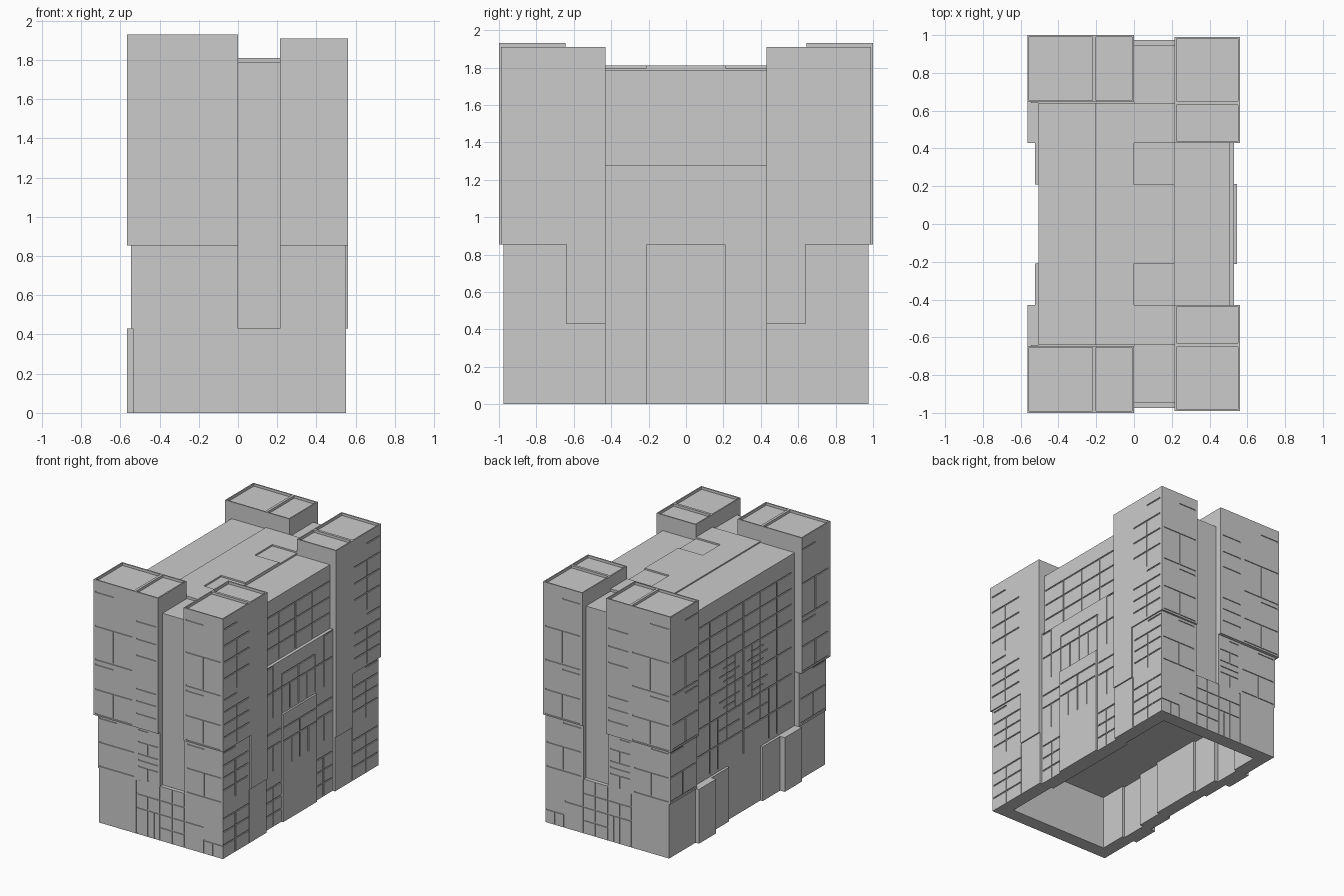
import bpy, bmesh
from mathutils import Matrix, Vector

W = 0.005      # half width of facade grooves
D = 0.007      # depth of facade grooves


def boxes(name, items):
    """One mesh object made of boxes (x0, x1, y0, y1, z0, z1)."""
    bm = bmesh.new()
    for x0, x1, y0, y1, z0, z1 in items:
        m = Matrix.Translation(((x0 + x1) / 2, (y0 + y1) / 2, (z0 + z1) / 2)) @ \
            Matrix.Diagonal((x1 - x0, y1 - y0, z1 - z0, 1))
        bmesh.ops.create_cube(bm, size=1, matrix=m)
    me = bpy.data.meshes.new(name)
    bm.to_mesh(me)
    bm.free()
    ob = bpy.data.objects.new(name, me)
    bpy.context.collection.objects.link(ob)
    return ob


def groove(axis, p, a0, a1, z0, z1, d):
    if axis == 'x':
        return (p - d, p + d, a0, a1, z0, z1)
    return (a0, a1, p - d, p + d, z0, z1)


def part(name, box, faces=(), pockets=(), mirror=True):
    """Box with grooves; faces = (axis, position, horizontals, verticals)."""
    ob = boxes(name, [box])
    hs, vs = list(pockets), []
    for axis, p, hor, ver in faces:
        hs += [groove(axis, p, a, b, z - W, z + W, D) for a, b, z in hor]
        vs += [groove(axis, p, a - W, a + W, z0, z1, D * 0.85) for a, z0, z1 in ver]
    cutters = []
    for cuts in (hs, vs):
        if cuts:
            c = boxes(name + "_cutter", cuts)
            c.hide_render = True
            mod = ob.modifiers.new("grooves", 'BOOLEAN')
            mod.operation, mod.solver, mod.object = 'DIFFERENCE', 'EXACT', c
            cutters.append(c)
    if mirror:
        mod = ob.modifiers.new("mirror", 'MIRROR')
        mod.use_axis = (False, True, False)
        mod.use_mirror_merge = False
    bpy.context.view_layer.update()
    dg = bpy.context.evaluated_depsgraph_get()
    me = bpy.data.meshes.new_from_object(ob.evaluated_get(dg))
    ob.modifiers.clear()
    ob.data = me
    for c in cutters:
        bpy.data.objects.remove(c)
    return ob


def rows(a, b, zs):
    return [(a, b, z) for z in zs]


def both(lines):
    """Repeat vertical lines on both sides of the centre."""
    return lines + [(-a, z0, z1) for a, z0, z1 in lines]


def flip(lines):
    """Repeat horizontal lines on both sides of the centre."""
    return lines + [(-b, -a, z) for a, b, z in lines]


def big_windows(a, m, b, top):
    """Two storeys of large windows on an upper tower face."""
    return (rows(a, m, [top, 1.26]) + rows(a, b, [1.565, 1.3, 1.065, 0.87]),
            [(m, 1.3, 1.565), (m, 0.87, 1.065)])


# Upper corner towers on the left, with sunken roof panels
h, v = big_windows(-0.55, -0.39, -0.23, 1.835)
h += rows(-0.19, -0.02, [1.7, 1.56, 1.43, 1.165, 1.07, 0.97])
hs, vs = big_windows(0.66, 0.815, 0.97, 1.835)
part("left_tower", (-0.565, 0, 0.645, 1, 0.855, 1.93),
     [('y', 1, h, v), ('x', -0.565, hs, vs)],
     [(-0.555, -0.22, 0.655, 0.99, 1.91, 2), (-0.2, -0.01, 0.655, 0.99, 1.91, 2)])

# Upper corner towers on the right
h, v = big_windows(0.235, 0.39, 0.54, 1.82)
hs = rows(0.815, 0.97, [1.82, 1.26]) + rows(0.66, 0.97, [1.69, 1.56, 1.43, 1.165, 1.065, 0.965])
vs = [(0.815, 1.3, 1.69), (0.815, 0.87, 1.165)]
part("right_tower", (0.215, 0.56, 0.64, 0.99, 0.855, 1.91),
     [('y', 0.99, h, v), ('x', 0.56, hs, vs)],
     [(0.225, 0.55, 0.65, 0.98, 1.89, 2)])
part("right_pier", (0.215, 0.56, 0.43, 0.64, 0.43, 1.91), (),
     [(0.225, 0.55, 0.44, 0.63, 1.89, 2)])

# Middle storey of the corners
h = rows(-0.53, -0.38, [0.83]) + rows(-0.53, -0.23, [0.64, 0.45]) + \
    rows(-0.19, -0.105, [0.83]) + rows(-0.19, -0.02, [0.735, 0.64, 0.59, 0.54])
v = [(-0.38, 0.45, 0.64), (-0.105, 0.64, 0.735), (-0.105, 0.44, 0.54)]
hs = rows(0.815, 0.96, [0.83]) + rows(0.66, 0.96, [0.64, 0.45])
part("left_middle_storey", (-0.545, 0, 0.64, 0.975, 0.43, 0.855),
     [('y', 0.975, h, v), ('x', -0.545, hs, [(0.815, 0.45, 0.64)])])
h = rows(0.24, 0.39, [0.83]) + rows(0.24, 0.535, [0.64, 0.45])
hs = rows(0.815, 0.96, [0.835]) + rows(0.66, 0.96, [0.735, 0.64, 0.54])
part("right_middle_storey", (0.215, 0.55, 0.64, 0.975, 0.43, 0.855),
     [('y', 0.975, h, [(0.39, 0.45, 0.64)]), ('x', 0.55, hs, [(0.815, 0.44, 0.735)])])

# Recessed wall in the slot between the towers
part("slot_wall", (0, 0.215, 0.64, 0.945, 0.43, 1.79))

# Main body between the towers
hr = rows(-0.42, 0.42, [1.655, 1.53, 1.405])
vr = both([(0.21, 1.285, 1.655)]) + [(0, 1.285, 1.655)]
hl = rows(-0.6, 0.6, [1.655, 1.53, 1.405, 1.28, 1.065, 0.855, 0.64]) + \
    flip(rows(0.05, 0.3, [1.165, 0.965, 0.745])) + flip(rows(0.1, 0.25, [1.22, 1.115, 0.91]))
vl = both([(0.21, 0.64, 1.655), (0.42, 0.45, 1.655), (0.105, 0.855, 1.28),
           (0.32, 0.45, 0.855)]) + [(0, 0.45, 1.655)]
part("main_body", (-0.505, 0.505, -0.64, 0.64, 0.43, 1.785),
     [('x', 0.505, hr, vr), ('x', -0.505, hl, vl)], mirror=False)

# Stepped wall layers on the right side
h = flip(rows(0.33, 0.42, [1.27]) + rows(0.225, 0.42, [0.745, 0.64])) + \
    [(-0.21, 0.21, 1.165), (-0.42, 0.42, 1.065)]
v = both([(0.32, 0.865, 1.27), (0.32, 0.44, 0.64), (0.21, 0.865, 1.165),
          (0.105, 0.865, 1.065)]) + [(0, 0.865, 1.165)]
part("right_side_wall", (0.5, 0.53, -0.43, 0.43, 0.43, 1.28), [('x', 0.53, h, v)], mirror=False)
h = rows(-0.2, 0.2, [0.745, 0.64])
part("right_central_bay", (0.5, 0.545, -0.212, 0.212, 0, 0.855),
     [('x', 0.545, h, both([(0.105, 0.44, 0.64)]) + [(0, 0.44, 0.745)])], mirror=False)

# Roof slabs with two shallow notches
part("left_roof", (-0.505, -0.205, -0.64, 0.64, 1.785, 1.80), mirror=False)
part("central_roof", (-0.205, 0.215, -0.64, 0.64, 1.785, 1.81), (),
     [(0, 0.3, s - 0.11, s + 0.11, 1.798, 1.9) for s in (-0.32, 0.32)], mirror=False)

# Hollow ground floor: end walls
h = [(-0.21, 0.22, 0.32), (-0.21, 0.38, 0.21), (0, 0.215, 0.105), (0.385, 0.545, 0.105)]
v = [(-0.205, 0.005, 0.425), (-0.105, 0.005, 0.32), (-0.05, 0.005, 0.21), (0, 0.005, 0.425),
     (0.11, 0.005, 0.425), (0.215, 0.005, 0.425), (0.385, 0.005, 0.105), (0.465, 0.005, 0.105)]
side_h = rows(0.66, 0.965, [0.315, 0.21, 0.105])
part("base_end_wall", (-0.535, 0.55, 0.865, 0.975, 0, 0.43),
     [('y', 0.975, h, v), ('x', 0.55, rows(0.87, 0.965, [0.315, 0.21, 0.105]), [])])

# Ground floor: right side walls
part("base_right_corner_wall", (0.44, 0.55, 0.43, 0.865, 0, 0.43),
     [('x', 0.55, rows(0.65, 0.87, [0.315, 0.21, 0.105]),
       [(0.645, 0.005, 0.425), (0.815, 0.005, 0.315)])])
part("base_right_window_wall", (0.42, 0.53, 0.21, 0.43, 0, 0.43),
     [('x', 0.53, rows(0.215, 0.42, [0.315, 0.21, 0.105]), [(0.315, 0.005, 0.315)])])
part("base_right_central_wall", (0.42, 0.51, -0.21, 0.21, 0, 0.43), mirror=False)

# Ground floor: stepped left side walls
part("base_left_corner_wall", (-0.535, -0.43, 0.645, 0.865, 0, 0.43))
part("base_left_buttress", (-0.565, -0.45, 0.43, 0.645, 0, 0.43))
part("base_left_step", (-0.525, -0.42, 0.21, 0.43, 0, 0.43))
part("base_left_central_wall", (-0.505, -0.4, -0.21, 0.21, 0, 0.43), mirror=False)
